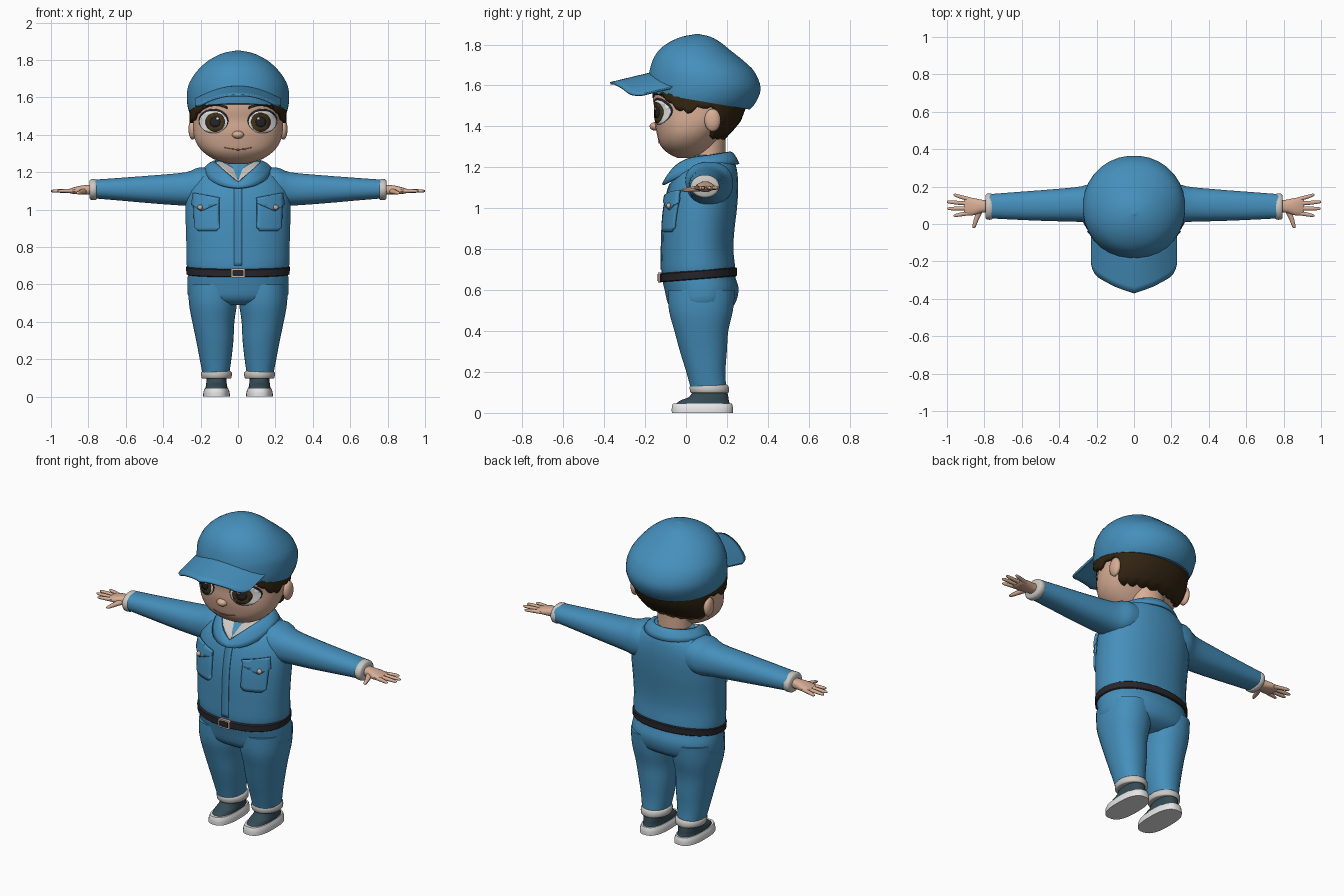
import bpy, bmesh, math
from mathutils import Vector
from mathutils.bvhtree import BVHTree

if "Cube" in bpy.data.objects:
    bpy.data.objects.remove(bpy.data.objects["Cube"])

def mat(name, r, g, b):
    m = bpy.data.materials.new(name)
    m.diffuse_color = (r, g, b, 1)
    m.use_nodes = True
    m.node_tree.nodes["Principled BSDF"].inputs["Base Color"].default_value = m.diffuse_color
    return m

BLUE = mat("work blue", .06, .275, .5)
SKIN = mat("skin", .68, .42, .30)
HAIR = mat("dark brown hair", .032, .018, .006)
GREY = mat("light grey cloth", .6, .58, .55)
WHITE = mat("white", .8, .8, .8)
BLACK = mat("belt black", .02, .02, .025)
SHOE = mat("dark slate", .035, .07, .09)
IRIS = mat("iris brown", .06, .035, .012)
METAL = mat("beige metal", .6, .45, .36)
LIP = mat("lip line", .33, .16, .11)

def finish(name, bm, m, mirror=False, thick=0):
    bmesh.ops.recalc_face_normals(bm, faces=bm.faces[:])
    me = bpy.data.meshes.new(name)
    bm.to_mesh(me)
    bm.free()
    me.materials.append(m)
    me.shade_smooth()
    me.set_sharp_from_angle(angle=math.radians(40))
    ob = bpy.data.objects.new(name, me)
    bpy.context.collection.objects.link(ob)
    if thick:
        s = ob.modifiers.new("thickness", 'SOLIDIFY')
        s.thickness, s.offset = thick, 0
    if mirror:
        ob.modifiers.new("mirror", 'MIRROR')
    return ob

def spline(keys, t):
    """Catmull-Rom through equal-length tuples, t in 0..len-1."""
    i = min(int(t), len(keys) - 2)
    f = t - i
    k = [keys[max(0, min(len(keys) - 1, i + d))] for d in (-1, 0, 1, 2)]
    return [b + .5 * f * (c - a + f * (2*a - 5*b + 4*c - d + f * (3*(b - c) + d - a)))
            for a, b, c, d in zip(*k)]

def lerp(table, x):
    for (a, va), (b, vb) in zip(table, table[1:]):
        if x <= b:
            return va + (vb - va) * max(0, (x - a) / (b - a))
    return table[-1][1]

def loft(name, keys, m, axis='z', n=32, p=2.0, sub=3, mirror=False, bend=None):
    """Superellipse sections (height, centre a, centre b, radius a, radius b)."""
    bm = bmesh.new()
    rings = []
    for j in range((len(keys) - 1) * sub + 1):
        h, ca, cb, ra, rb = spline(keys, j / sub)
        ring = []
        for i in range(n):
            t = 2 * math.pi * (i + .5) / n
            c, s = math.cos(t), math.sin(t)
            a = ca + ra * math.copysign(abs(c) ** (2 / p), c)
            b = cb + rb * math.copysign(abs(s) ** (2 / p), s)
            co = {'z': (a, b, h), 'x': (h, a, b), 'y': (a, h, b)}[axis]
            ring.append(bm.verts.new(bend(*co) if bend else co))
        rings.append(ring)
    for r, q in zip(rings, rings[1:]):
        for i in range(n):
            bm.faces.new((r[i], r[(i+1) % n], q[(i+1) % n], q[i]))
    bm.faces.new(rings[0])
    bm.faces.new(rings[-1])
    return finish(name, bm, m, mirror)

def grid(name, fn, nu, nv, m, thick):
    """Sheet from fn(u, v), both in 0..1."""
    bm = bmesh.new()
    g = [[bm.verts.new(fn(i / nu, j / nv)) for j in range(nv + 1)] for i in range(nu + 1)]
    for i in range(nu):
        for j in range(nv):
            bm.faces.new((g[i][j], g[i+1][j], g[i+1][j+1], g[i][j+1]))
    bmesh.ops.remove_doubles(bm, verts=bm.verts[:], dist=1e-5)
    return finish(name, bm, m, thick=thick)

def ball(name, c, r, m, mirror=False):
    bm = bmesh.new()
    bmesh.ops.create_uvsphere(bm, u_segments=16, v_segments=10, radius=1)
    for v in bm.verts:
        v.co = Vector(c) + Vector(a * b for a, b in zip(v.co, r))
    return finish(name, bm, m, mirror)

def tree(ob):
    return BVHTree.FromPolygons([v.co for v in ob.data.vertices],
                                [p.vertices for p in ob.data.polygons])

def patch(name, pts, target, off, m, thick=.002, step=.02):
    """Mirrored outline in x, z laid onto the front of a target surface."""
    bm = bmesh.new()
    bm.faces.new([bm.verts.new((x, 0, z)) for x, z in pts])
    for k, no in ((0, (1, 0, 0)), (1, (0, 0, 1))):
        v = min(p[k] for p in pts) + step
        while v < max(p[k] for p in pts) - .003:
            bmesh.ops.bisect_plane(bm, geom=bm.verts[:] + bm.edges[:] + bm.faces[:],
                                   plane_co=[c * v for c in no], plane_no=no)
            v += step
    for v in bm.verts:
        hit, nor, _, _ = target.ray_cast(Vector((v.co.x, -2, v.co.z)), Vector((0, 1, 0)))
        if hit:
            if nor.y > 0:
                nor = -nor
            if abs(v.co.x) < 1e-6:
                nor.x = 0
            v.co = hit + nor * off
    return finish(name, bm, m, True, thick)

def oval(cx, cz, rx, rz, n=24):
    return [(cx + rx * math.cos(2*math.pi*i/n), cz + rz * math.sin(2*math.pi*i/n)) for i in range(n)]

def fb(z, front, back, rx):
    return (z, 0, (front + back) / 2, rx, (back - front) / 2)

# Shoes, trousers and ankle cuffs
loft("shoe_sole", [(0, .115, .08, .072, .15), (.025, .115, .08, .07, .15), (.045, .115, .08, .062, .145)],
     WHITE, p=2.6, mirror=True)
loft("shoe_upper", [(.035, .115, .08, .06, .138), (.06, .115, .09, .057, .12), (.08, .115, .112, .054, .095),
                    (.13, .115, .12, .05, .075)], SHOE, p=2.3, mirror=True)
loft("ankle_cuff", [(.097, .115, .115, .074, .088), (.102, .115, .115, .081, .095), (.128, .115, .113, .082, .096),
                    (.138, .115, .112, .072, .088)], GREY, mirror=True, sub=2)
loft("trouser_leg", [(.12, .118, .11, .071, .087), (.2, .12, .097, .085, .096), (.3, .124, .085, .1, .115),
                     (.4, .132, .075, .113, .132), (.5, .134, .073, .129, .157), (.6, .135, .076, .13, .165)],
     BLUE, p=2.2, mirror=True)
loft("trouser_hips", [fb(.49, -.04, .17, .15), fb(.525, -.085, .235, .258), fb(.6, -.105, .258, .272),
                      fb(.66, -.118, .243, .268), fb(.7, -.115, .235, .265)], BLUE, p=2.2)

# Jacket body, with belt and buckle
torso = loft("jacket_body", [fb(.67, -.115, .235, .262), fb(.7, -.122, .242, .275), fb(.8, -.12, .232, .277),
                             fb(.9, -.117, .238, .28), fb(1.0, -.108, .25, .282), fb(1.1, -.085, .256, .275),
                             fb(1.17, -.05, .252, .24), fb(1.22, 0, .24, .175), fb(1.26, .03, .21, .12)], BLUE, p=2.15)
loft("belt", [fb(.653, -.124, .246, .272), fb(.657, -.129, .25, .277), fb(.692, -.129, .25, .279),
              fb(.697, -.122, .244, .272)], BLACK, p=2.15, sub=1, bend=lambda x, y, z: (x, y, z + .08 * (y - .06)))
loft("buckle_frame", [(-.136, 0, .661, .038, .025), (-.12, 0, .661, .038, .025)], METAL, 'y', n=24, p=8, sub=1)
loft("buckle_centre", [(-.139, 0, .661, .029, .017), (-.13, 0, .661, .029, .017)], BLACK, 'y', n=24, p=8, sub=1)

# Placket, pockets, flaps and buttons
tt = tree(torso)
patch("placket", [(0, .7), (.022, .7), (.022, 1.12), (0, 1.12)], tt, .002, BLUE, .005)
patch("pocket", [(.1, 1.05), (.232, 1.05), (.225, .905), (.205, .885), (.115, .885), (.098, .905)],
      tt, .006, BLUE, .016)
patch("pocket_flap", [(.095, 1.06), (.228, 1.085), (.237, 1.025), (.19, .99), (.1, 1.03)], tt, .014, BLUE, .014)
hit = tt.ray_cast(Vector((.19, -2, 1.012)), Vector((0, 1, 0)))[0]
ball("pocket_button", hit + Vector((.012, -.02, 0)), (.014, .012, .014), METAL, True)

# Sleeves, wrist cuffs and hands
loft("sleeve", [(.08, .12, 1.13, .1, .085), (.2, .112, 1.122, .118, .105), (.28, .106, 1.11, .096, .09),
                (.45, .1, 1.108, .085, .076), (.62, .097, 1.109, .075, .062), (.775, .095, 1.11, .065, .05)],
     BLUE, 'x', n=24, p=2.3, mirror=True)
loft("wrist_cuff", [(.755, .093, 1.107, .062, .05), (.762, .093, 1.107, .07, .056), (.785, .093, 1.107, .07, .056),
                    (.795, .093, 1.107, .06, .046)], GREY, 'x', n=24, sub=2, mirror=True)
loft("palm", [(.78, .095, 1.106, .032, .026), (.82, .095, 1.105, .036, .026), (.86, .093, 1.103, .047, .021),
              (.895, .095, 1.1, .048, .014), (.908, .096, 1.1, .038, .008)], SKIN, 'x', n=16, p=2.4, mirror=True)
for i, (y0, x1, y1) in enumerate([(.13, .965, .155), (.108, 1.0, .118), (.084, .998, .082), (.06, .965, .045)]):
    loft(f"finger_{i+1}", [(.87, y0, 1.1, .012, .011), (.87*.4 + x1*.6, y0*.4 + y1*.6, 1.1, .011, .01),
                           (x1 - .008, y1, 1.099, .008, .007), (x1, y1, 1.099, .003, .003)],
         SKIN, 'x', n=10, sub=2, mirror=True)
loft("thumb", [(-.022, .858, 1.088, .004, .004), (-.014, .855, 1.089, .01, .008), (.025, .843, 1.092, .014, .012),
               (.08, .82, 1.1, .02, .016)], SKIN, 'y', n=10, sub=2, mirror=True)

# Neck, undershirt and folded collar
loft("neck", [(1.12, 0, .105, .1, .09), (1.25, 0, .105, .097, .087), (1.38, 0, .105, .1, .09)], SKIN, sub=1)

def edge_in(a):
    c, s = math.cos(a), abs(math.sin(a))
    return Vector((.12 * math.sin(a), .085 - (.165 if c > 0 else .13) * c,
                   1.14 + .11 * s if c > 0 else 1.25 - .022 * c))

def edge_out(a):
    c = math.cos(a)
    return Vector((.18 * math.sin(a), .085 - (.197 if c > 0 else .17) * c, 1.115 + .1 * (1 - max(c, 0))))

def collar(u, v):
    a = 2 * math.pi * u
    return edge_in(a).lerp(edge_out(a), v) + Vector((0, 0, .05 * v * (1 - v)))

def shirt(u, v):
    a = math.pi * (u - .5)
    top = Vector((.09 * math.sin(a), .1 - .085 * math.cos(a), 1.215 + .045 * abs(math.sin(a))))
    return (edge_in(a) + Vector((0, .006, 0))).lerp(top, v)

grid("collar", collar, 40, 4, BLUE, .012)
grid("undershirt", shirt, 24, 4, GREY, .006)

# Head, ears and nose
head_keys = [fb(1.245, -.04, .06, .05), fb(1.27, -.09, .1, .13), fb(1.31, -.127, .14, .188),
             fb(1.36, -.142, .18, .225), fb(1.42, -.153, .235, .24), fb(1.48, -.153, .26, .241),
             fb(1.54, -.163, .28, .24), fb(1.62, -.155, .28, .23), fb(1.7, -.1, .22, .16)]
head = loft("head", head_keys, SKIN, p=2.2, n=40)
ball("ear", (.243, .13, 1.43), (.022, .04, .056), SKIN, True)
ball("nose", (0, -.15, 1.4), (.032, .028, .021), SKIN)

# Face details laid on the head
ht = tree(head)
patch("eyelash", oval(.129, 1.475, .078, .064), ht, .003, BLACK)
patch("eye_white", oval(.129, 1.469, .073, .06), ht, .006, WHITE)
patch("iris", oval(.118, 1.468, .05, .052), ht, .009, IRIS)
patch("pupil", oval(.118, 1.468, .026, .028), ht, .012, BLACK)
patch("eye_glint", oval(.105, 1.488, .008, .008, 12), ht, .0145, WHITE)
patch("eyebrow", [(.055, 1.538), (.1, 1.554), (.15, 1.552), (.195, 1.53), (.155, 1.564), (.1, 1.567),
                  (.058, 1.552)], ht, .004, BLACK, .004)
patch("mouth", [(0, 1.318), (.04, 1.321), (.072, 1.331), (.072, 1.335), (.04, 1.327), (0, 1.324)], ht, .002, LIP)

# Hair shell with a ragged lower edge
HAIRLINE = [(-.2, 1.575), (-.1, 1.55), (-.03, 1.48), (.03, 1.46), (.07, 1.49), (.15, 1.48), (.165, 1.36), (.2, 1.34)]

def hair(u, v):
    a = 2 * math.pi * u
    c, s = math.cos(a), math.sin(a)
    low = lerp(HAIRLINE, .06 - .22 * c) + (.012 if round(u * 72) % 3 == 0 else 0)
    z = low + v * (1.63 - low)
    t = next(i + (z - k[0]) / (q[0] - k[0]) for i, (k, q) in enumerate(zip(head_keys, head_keys[1:])) if z <= q[0])
    _, _, cy, rx, ry = spline(head_keys, t)
    e = lambda w: math.copysign(abs(w) ** .91, w)
    return (e(s) * (rx + .01), cy - e(c) * (ry + (.01 if c > 0 else .02)), z)

grid("hair", hair, 72, 7, HAIR, .016)

# Cap crown (rim tilted down at the back) and arched visor
def tilt(x, y, z):
    return (x, y, z - .17 * (y - .06) * max(0, min(1, (1.68 - z) / .15)))

loft("cap_crown", [fb(1.525, -.188, .312, .262), fb(1.56, -.19, .345, .271), fb(1.61, -.187, .366, .275),
                   fb(1.665, -.18, .34, .266), fb(1.72, -.165, .283, .236), fb(1.77, -.135, .22, .192),
                   fb(1.81, -.085, .17, .138), fb(1.838, -.02, .12, .075), fb(1.85, .045, .065, .01)],
     BLUE, p=2.05, bend=tilt)

def visor(u, v):
    x = .226 * math.sin(math.pi * (u - .5))
    front = lerp([(0, -.37), (.1, -.335), (.19, -.285), (.215, -.255), (.226, -.215)], abs(x))
    back = .1 - .26 * math.sqrt(1 - (x / .275) ** 2)
    y = back + v * (front - back)
    return (x, y, 1.656 + .24 * (y + .18) - 1.84 * x * x)

grid("cap_visor", visor, 24, 6, BLUE, .012)
ball("cap_top_button", (0, .055, 1.846), (.018, .018, .006), BLUE)
